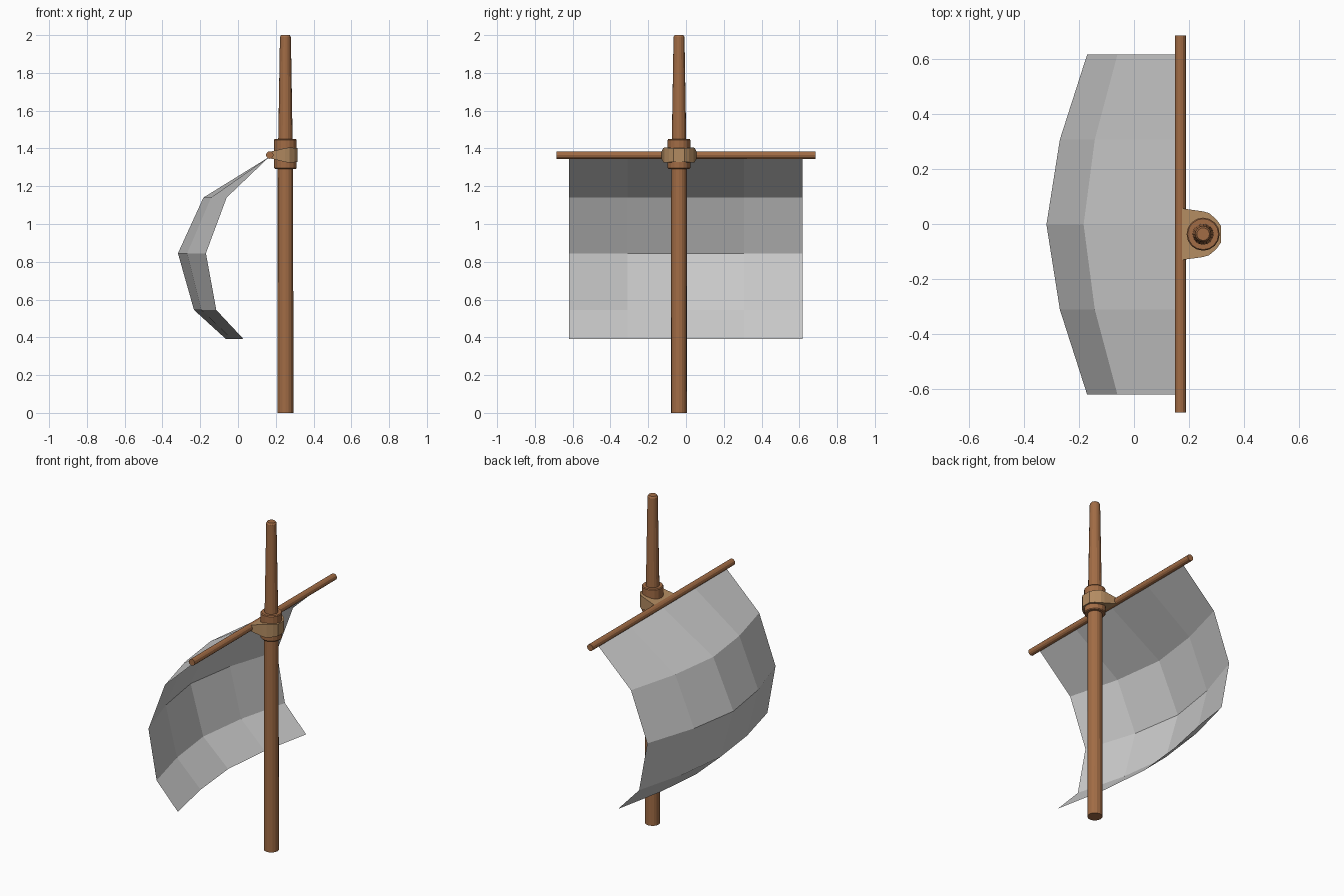
import bpy, bmesh
from math import sin, cos, pi

if "Cube" in bpy.data.objects:
    bpy.data.objects.remove(bpy.data.objects["Cube"])

MX, MY, ZC = 0.251, -0.037, 1.365   # mast axis and yard height


def material(name, color):
    m = bpy.data.materials.new(name)
    m.diffuse_color = color
    m.use_nodes = True
    m.node_tree.nodes["Principled BSDF"].inputs["Base Color"].default_value = m.diffuse_color
    return m


def make(name, verts, faces, mat=None, closed=True):
    me = bpy.data.meshes.new(name)
    me.from_pydata(verts, [], faces)
    if closed:
        bm = bmesh.new()
        bm.from_mesh(me)
        bmesh.ops.recalc_face_normals(bm, faces=bm.faces)
        bm.to_mesh(me)
        bm.free()
    if mat:
        me.materials.append(mat)
    ob = bpy.data.objects.new(name, me)
    bpy.context.collection.objects.link(ob)
    return ob


def lathe(name, profile, n, mat):
    """Closed solid turned around local z from (radius, height) points."""
    verts = [(r * cos(2 * pi * i / n), r * sin(2 * pi * i / n), z)
             for r, z in profile for i in range(n)]
    faces = [(k * n + i, k * n + (i + 1) % n, (k + 1) * n + (i + 1) % n, (k + 1) * n + i)
             for k in range(len(profile) - 1) for i in range(n)]
    last = (len(profile) - 1) * n
    faces += [tuple(range(n)), tuple(range(last, last + n))]
    return make(name, verts, faces, mat)


wood = material("wood", (0.36, 0.15, 0.06, 1))
light_wood = material("light_wood", (0.45, 0.26, 0.12, 1))

# Mast with collar and tapered top
mast = lathe("mast", [(0.042, 0), (0.041, 1.292), (0.056, 1.292), (0.06, 1.297),
                      (0.06, 1.445), (0.056, 1.45), (0.038, 1.45),
                      (0.029, 1.99), (0.023, 2.0)], 16, wood)
mast.location = (MX, MY, 0)

# Yard (horizontal spar)
yard = lathe("yard", [(0.02, -0.685), (0.02, 0.685)], 12, wood)
yard.rotation_euler = (pi / 2, 0, 0)
yard.location = (0.168, 0, ZC)

# Bracket: half outline as (x, half width, half height), mirrored in y
half = [(0.172, 0.094, 0.018), (0.25, 0.083, 0.037), (0.272, 0.077, 0.04),
        (0.299, 0.054, 0.038), (0.316, 0.03, 0.036)]
ring = [(x, y, h) for x, y, h in half] + [(x, -y, h) for x, y, h in reversed(half)]
n, m = len(ring), len(half)
verts = [(x, MY + y, ZC + s * h) for s in (-1, 1) for x, y, h in ring]
faces = [(i, (i + 1) % n, n + (i + 1) % n, n + i) for i in range(n)]
faces += [(o + i, o + i + 1, o + n - 2 - i, o + n - 1 - i)
          for o in (0, n) for i in range(m - 1)]
make("bracket", verts, faces, light_wood)

# Billowing sail: each row is (z, x at side edges, x at middle)
rows = [(1.355, 0.165, 0.165), (1.14, -0.06, -0.183), (0.845, -0.17, -0.318),
        (0.545, -0.115, -0.233), (0.392, 0.028, -0.065)]
bulge = (0, 0.67, 1, 0.67, 0)
verts = [(xe + (xm - xe) * b, -0.62 + 0.309 * j, z)
         for z, xe, xm in rows for j, b in enumerate(bulge)]
faces = [(r * 5 + c, r * 5 + c + 1, r * 5 + c + 6, r * 5 + c + 5)
         for r in range(4) for c in range(4)]
make("sail", verts, faces, closed=False)
